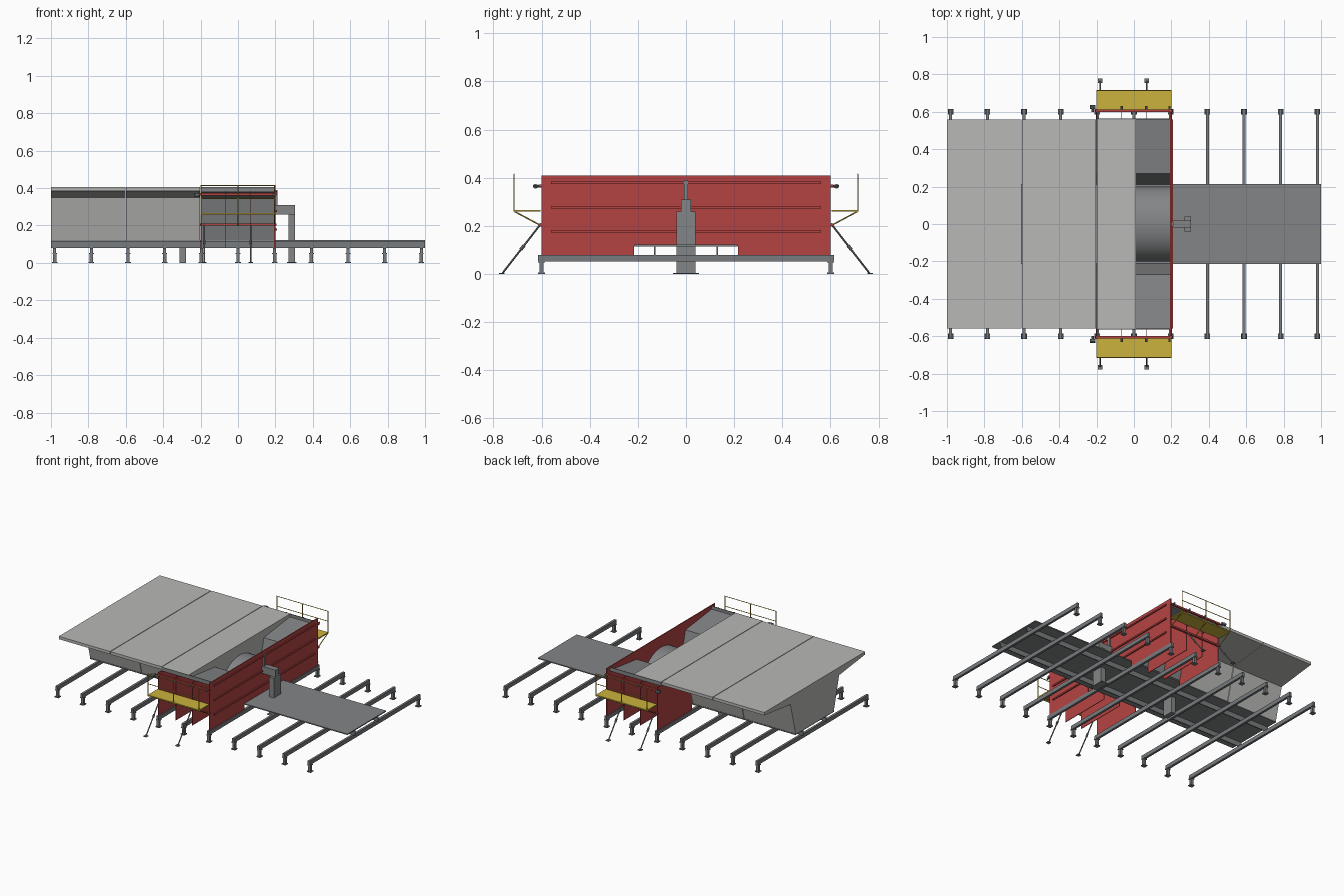
import bpy, bmesh, math
from mathutils import Vector

if "Cube" in bpy.data.objects:
    bpy.data.objects.remove(bpy.data.objects["Cube"])


def material(name, rgb):
    m = bpy.data.materials.new(name)
    m.diffuse_color = (*rgb, 1)
    m.use_nodes = True
    m.node_tree.nodes["Principled BSDF"].inputs["Base Color"].default_value = m.diffuse_color
    return m


CONCRETE = material("concrete", (0.48, 0.48, 0.465))
STEEL = material("grey steel", (0.23, 0.235, 0.24))
FRAME = material("frame steel", (0.19, 0.2, 0.21))
RED = material("red steel", (0.46, 0.055, 0.055))
YELLOW = material("yellow steel", (0.6, 0.45, 0.045))


def finish(name, bm, mat):
    bmesh.ops.recalc_face_normals(bm, faces=bm.faces)
    me = bpy.data.meshes.new(name)
    bm.to_mesh(me)
    bm.free()
    me.materials.append(mat)
    ob = bpy.data.objects.new(name, me)
    bpy.context.collection.objects.link(ob)
    return ob


def add_box(bm, x0, x1, y0, y1, z0, z1):
    verts = bmesh.ops.create_cube(bm, size=1)["verts"]
    for v in verts:
        v.co = Vector(((x0 + x1) / 2 + v.co.x * (x1 - x0),
                       (y0 + y1) / 2 + v.co.y * (y1 - y0),
                       (z0 + z1) / 2 + v.co.z * (z1 - z0)))


def boxes(name, mat, items):
    bm = bmesh.new()
    for it in items:
        add_box(bm, *it)
    return finish(name, bm, mat)


def prism(name, mat, pts, x0, x1):
    """Extrude a y-z outline along x."""
    bm = bmesh.new()
    f = bm.faces.new([bm.verts.new((x0, y, z)) for y, z in pts])
    new = bmesh.ops.extrude_face_region(bm, geom=[f])["geom"]
    for v in new:
        if isinstance(v, bmesh.types.BMVert):
            v.co.x = x1
    return finish(name, bm, mat)


def tube(name, mat, a, b, r, sides=8):
    a, b = Vector(a), Vector(b)
    bm = bmesh.new()
    bmesh.ops.create_cone(bm, cap_ends=True, segments=sides, radius1=r, radius2=r,
                          depth=(b - a).length)
    q = (b - a).to_track_quat("Z", "Y")
    for v in bm.verts:
        v.co = q @ v.co + (a + b) / 2
    return finish(name, bm, mat)


# Concrete girder segments
half = [(0.56, 0.405), (0.56, 0.385), (0.27, 0.35), (0.212, 0.122)]
outline = half + [(-y, z) for y, z in reversed(half)]
for x0, x1 in ((-1, -0.602), (-0.598, -0.202), (-0.198, 0.012)):
    prism("girder_segment", CONCRETE, outline, x0, x1)

# Casting bed: thin top plate on two long webs
boxes("bed_plate", STEEL, [(-1, 1, -0.215, 0.215, 0.115, 0.122)])
boxes("bed_webs", FRAME, [(-1, 1, s * 0.13 - 0.003, s * 0.13 + 0.003, 0.08, 0.115)
                          for s in (-1, 1)])

# Cross beams with end legs and foot plates
for i in range(11):
    x = -0.98 + i * 0.196
    parts = [(x - 0.008, x + 0.008, -0.615, 0.615, 0.052, 0.08)]
    for y in (-0.6, 0.6):
        parts += [(x - 0.009, x + 0.009, y - 0.009, y + 0.009, 0.005, 0.053),
                  (x - 0.015, x + 0.015, y - 0.015, y + 0.015, 0, 0.006),
                  (x - 0.013, x + 0.013, y - 0.013, y + 0.013, 0.047, 0.053)]
    boxes("cross_beam", FRAME, parts)

# Bed pedestal and the bulkhead support post with its arm
boxes("bed_pedestal", STEEL, [(-0.313, -0.277, -0.04, 0.04, 0, 0.115)])
boxes("bulkhead_post", STEEL, [(0.27, 0.306, -0.04, 0.04, 0, 0.26),
                               (0.2, 0.306, -0.02, 0.02, 0.26, 0.31),
                               (0.2, 0.212, -0.008, 0.008, 0.31, 0.39),
                               (0.262, 0.314, -0.055, 0.055, 0, 0.004)])

# Red bulkhead with stiffening ribs
prism("bulkhead", RED, [(-0.6, 0.41), (0.6, 0.41), (0.6, 0.08), (0.215, 0.08), (0.215, 0.122),
                        (-0.215, 0.122), (-0.215, 0.08), (-0.6, 0.08)], 0.193, 0.2)
boxes("bulkhead_ribs", RED, [(0.2, 0.208, -0.56, 0.56, z - 0.005, z + 0.005)
                             for z in (0.178, 0.278, 0.38)])

# Rounded core form in the open bay
arch = [(0.2 * math.cos(math.pi * i / 24), 0.16 + 0.17 * math.sin(math.pi * i / 24))
        for i in range(25)]
core = prism("core_form", STEEL, arch, 0.01, 0.194)
bpy.context.view_layer.objects.active = core
core.select_set(True)
bpy.ops.object.shade_smooth_by_angle(angle=math.radians(35))
core.select_set(False)

for s in (-1, 1):
    # Form skin under the wing and along the web
    skin = [(0.565, 0.405), (0.56, 0.405), (0.56, 0.384), (0.27, 0.349), (0.212, 0.122),
            (0.218, 0.122), (0.275, 0.343), (0.565, 0.379)]
    prism("form_skin", STEEL, [(s * y, z) for y, z in skin], -0.2, 0.194)

    # Red fins carrying the skin
    fin = [(0.6, 0.08), (0.6, 0.384), (0.565, 0.379), (0.275, 0.343), (0.218, 0.122),
           (0.218, 0.08)]
    for x in (-0.198, -0.065, 0.065):
        prism("form_fin", RED, [(s * y, z) for y, z in fin], x - 0.002, x + 0.002)

    # Red walers joining the fins
    ya, yb = sorted((s * 0.598, s * 0.612))
    boxes("form_walers", RED, [(-0.205, 0.205, ya, yb, z - 0.006, z + 0.006)
                               for z in (0.205, 0.367)])
    tube("tie_stub", FRAME, (-0.235, s * 0.625, 0.365), (-0.205, s * 0.625, 0.365), 0.01)
    tube("tie_bar", FRAME, (-0.22, s * 0.6, 0.365), (-0.22, s * 0.636, 0.365), 0.006)
    for x in (-0.065, 0.065, 0.19):
        tube("tie_bar", FRAME, (x, s * 0.6, 0.365), (x, s * 0.632, 0.365), 0.006)

    # Walkway deck, brackets and guard rail
    ya, yb = sorted((s * 0.605, s * 0.715))
    boxes("walkway_deck", YELLOW, [(-0.2, 0.2, ya, yb, 0.259, 0.267)])
    for x in (-0.198, 0, 0.198):
        tube("walkway_bracket", YELLOW, (x, s * 0.6, 0.2), (x, s * 0.712, 0.26), 0.003, 6)
        tube("rail_post", YELLOW, (x, s * 0.714, 0.26), (x, s * 0.714, 0.415), 0.0025, 6)
    for z in (0.345, 0.415):
        tube("guard_rail", YELLOW, (-0.2, s * 0.714, z), (0.2, s * 0.714, z), 0.0025, 6)

    # Sloping props with foot pads
    for x in (-0.18, 0.068):
        foot, head = Vector((x, s * 0.762, 0.004)), Vector((x, s * 0.602, 0.21))
        tube("prop", FRAME, foot, head, 0.004)
        tube("prop_sleeve", FRAME, foot.lerp(head, 0.47), foot.lerp(head, 0.56), 0.007)
        boxes("prop_foot", FRAME, [(x - 0.012, x + 0.012, s * 0.765 - 0.012,
                                    s * 0.765 + 0.012, 0, 0.005)])
